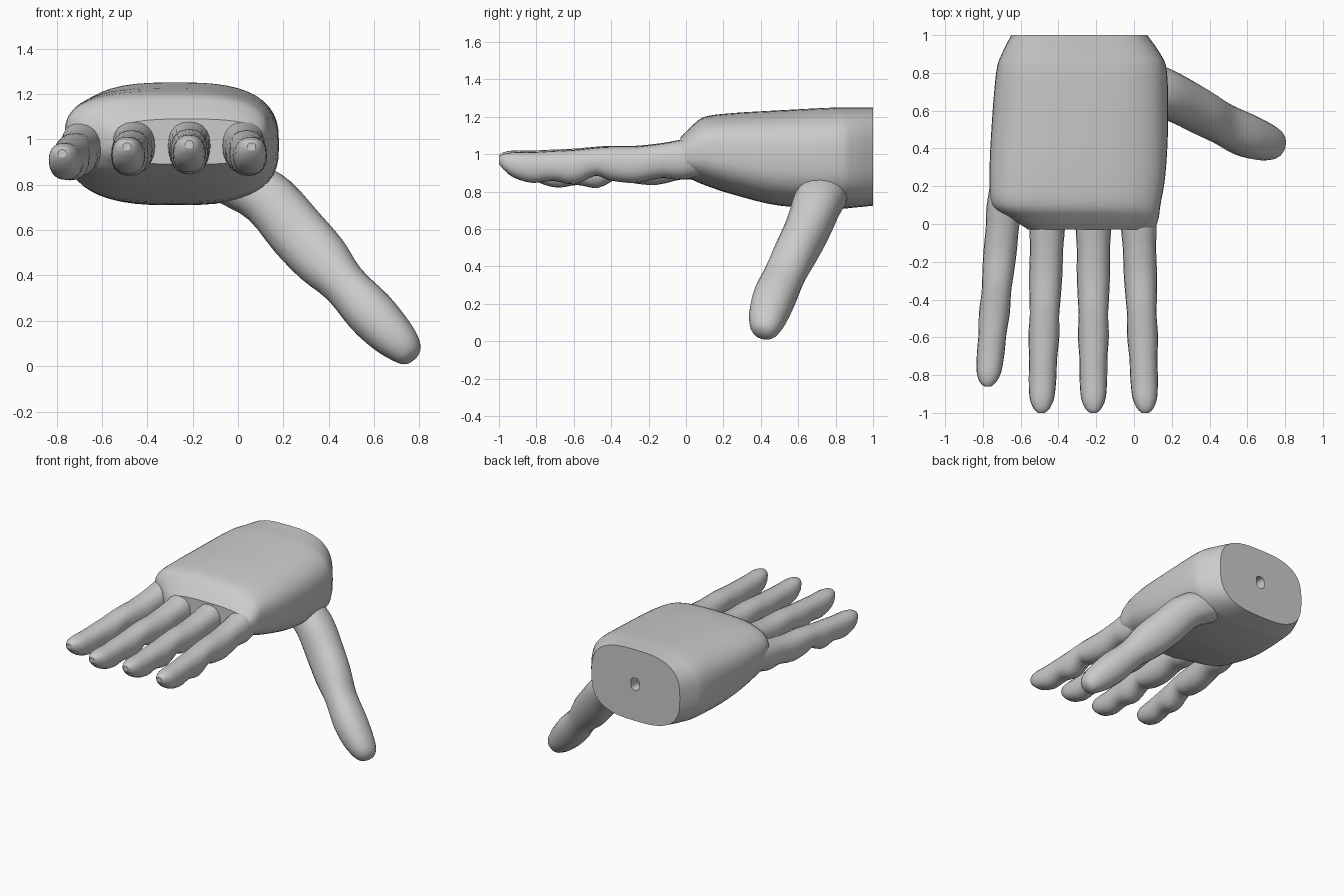
import bpy, bmesh, math
from mathutils import Vector

if "Cube" in bpy.data.objects:
    bpy.data.objects.remove(bpy.data.objects["Cube"])


def catmull(rows, steps):
    """Smoothly resample rows of numbers."""
    out = []
    for i in range(len(rows) - 1):
        a, b, c, d = (rows[min(max(k, 0), len(rows) - 1)] for k in (i - 1, i, i + 1, i + 2))
        for s in range(steps):
            t = s / steps
            out.append([0.5 * (2 * q + (r - p) * t + (2 * p - 5 * q + 4 * r - u) * t * t
                               + (3 * q - p - 3 * r + u) * t ** 3)
                        for p, q, r, u in zip(a, b, c, d)])
    out.append(list(rows[-1]))
    return out


def loft(name, sections, n, power):
    """Skin superellipse sections given as (centre, half-width vector, half-height vector)."""
    bm = bmesh.new()
    rings = []
    for c, u, v in sections:
        ring = []
        for k in range(n):
            a = 2 * math.pi * k / n
            ca, sa = math.cos(a), math.sin(a)
            p = c + u * math.copysign(abs(ca) ** (2 / power), ca) \
                  + v * math.copysign(abs(sa) ** (2 / power), sa)
            ring.append(bm.verts.new(p))
        rings.append(ring)
    for r0, r1 in zip(rings, rings[1:]):
        for k in range(n):
            bm.faces.new((r0[k], r0[(k + 1) % n], r1[(k + 1) % n], r1[k]))
    bm.faces.new(rings[0])
    bm.faces.new(rings[-1])
    bmesh.ops.recalc_face_normals(bm, faces=bm.faces)
    mesh = bpy.data.meshes.new(name)
    bm.to_mesh(mesh)
    bm.free()
    ob = bpy.data.objects.new(name, mesh)
    bpy.context.collection.objects.link(ob)
    bpy.ops.object.select_all(action='DESELECT')
    ob.select_set(True)
    bpy.context.view_layer.objects.active = ob
    bpy.ops.object.shade_smooth_by_angle(angle=math.radians(30))
    return ob


def box_section(y, x0, x1, z0, z1):
    return (Vector(((x0 + x1) / 2, y, (z0 + z1) / 2)),
            Vector(((x1 - x0) / 2, 0, 0)), Vector((0, 0, (z1 - z0) / 2)))


# Palm: y, left, right, bottom, top
palm = [(-0.03, -0.56, 0.11, 0.89, 1.09),
        (0.03, -0.65, 0.13, 0.865, 1.15),
        (0.10, -0.75, 0.14, 0.835, 1.20),
        (0.25, -0.765, 0.165, 0.785, 1.22),
        (0.50, -0.755, 0.18, 0.725, 1.235),
        (0.80, -0.73, 0.175, 0.71, 1.25),
        (0.90, -0.70, 0.14, 0.715, 1.25),
        (1.00, -0.65, 0.07, 0.725, 1.25)]
sections = [box_section(*r) for r in catmull(palm, 4)]
# Small socket in the flat wrist face
sections += [box_section(1.0, -0.32, -0.25, 0.95, 1.04),
             box_section(0.92, -0.32, -0.25, 0.95, 1.04)]
loft("palm", sections, 48, 2.9)

# Fingers: fraction of length, half width, bottom, top (pads and joint creases)
finger = [(0.00, 0.085, 0.90, 1.10),
          (0.12, 0.094, 0.865, 1.08),
          (0.22, 0.088, 0.875, 1.06),
          (0.35, 0.088, 0.85, 1.045),
          (0.47, 0.082, 0.865, 1.045),
          (0.54, 0.078, 0.89, 1.04),
          (0.64, 0.082, 0.845, 1.03),
          (0.74, 0.074, 0.865, 1.025),
          (0.84, 0.073, 0.855, 1.02),
          (0.93, 0.065, 0.885, 1.02),
          (0.98, 0.042, 0.93, 1.01),
          (1.00, 0.018, 0.96, 0.995)]
# name, base x, base y, tip x, tip y, base drop, tip drop
for name, xb, yb, xt, yt, db, dt in [
        ("index_finger", 0.02, 0.12, 0.06, -1.0, 0, 0.01),
        ("middle_finger", -0.215, 0.12, -0.215, -1.0, 0, 0),
        ("ring_finger", -0.455, 0.12, -0.49, -1.0, 0, 0.01),
        ("little_finger", -0.675, 0.22, -0.775, -0.86, 0, 0.04)]:
    sections = []
    for t, w, z0, z1 in catmull(finger, 3):
        x, drop = xb + (xt - xb) * t, db + (dt - db) * t
        sections.append(box_section(yb + (yt - yb) * t, x - w, x + w, z0 - drop, z1 - drop))
    loft(name, sections, 20, 2.3)

# Thumb: centre x, y, z, half width across the front view, half depth
thumb = [(-0.10, 0.76, 0.84, 0.10, 0.10),
         (0.02, 0.74, 0.80, 0.125, 0.13),
         (0.14, 0.70, 0.73, 0.125, 0.13),
         (0.26, 0.645, 0.59, 0.13, 0.12),
         (0.37, 0.585, 0.47, 0.125, 0.115),
         (0.47, 0.53, 0.36, 0.10, 0.11),
         (0.58, 0.475, 0.24, 0.11, 0.115),
         (0.67, 0.44, 0.145, 0.10, 0.105),
         (0.735, 0.42, 0.08, 0.078, 0.085),
         (0.765, 0.41, 0.045, 0.05, 0.055),
         (0.775, 0.407, 0.035, 0.015, 0.02)]
rows = catmull(thumb, 3)
axis = Vector((0.64, -0.30, -0.70)).normalized()
depth = (Vector((0, 1, 0)) - axis * axis.y).normalized()
across = depth.cross(axis).normalized()
loft("thumb", [(Vector(r[:3]), across * r[3], depth * r[4]) for r in rows], 20, 2.2)
